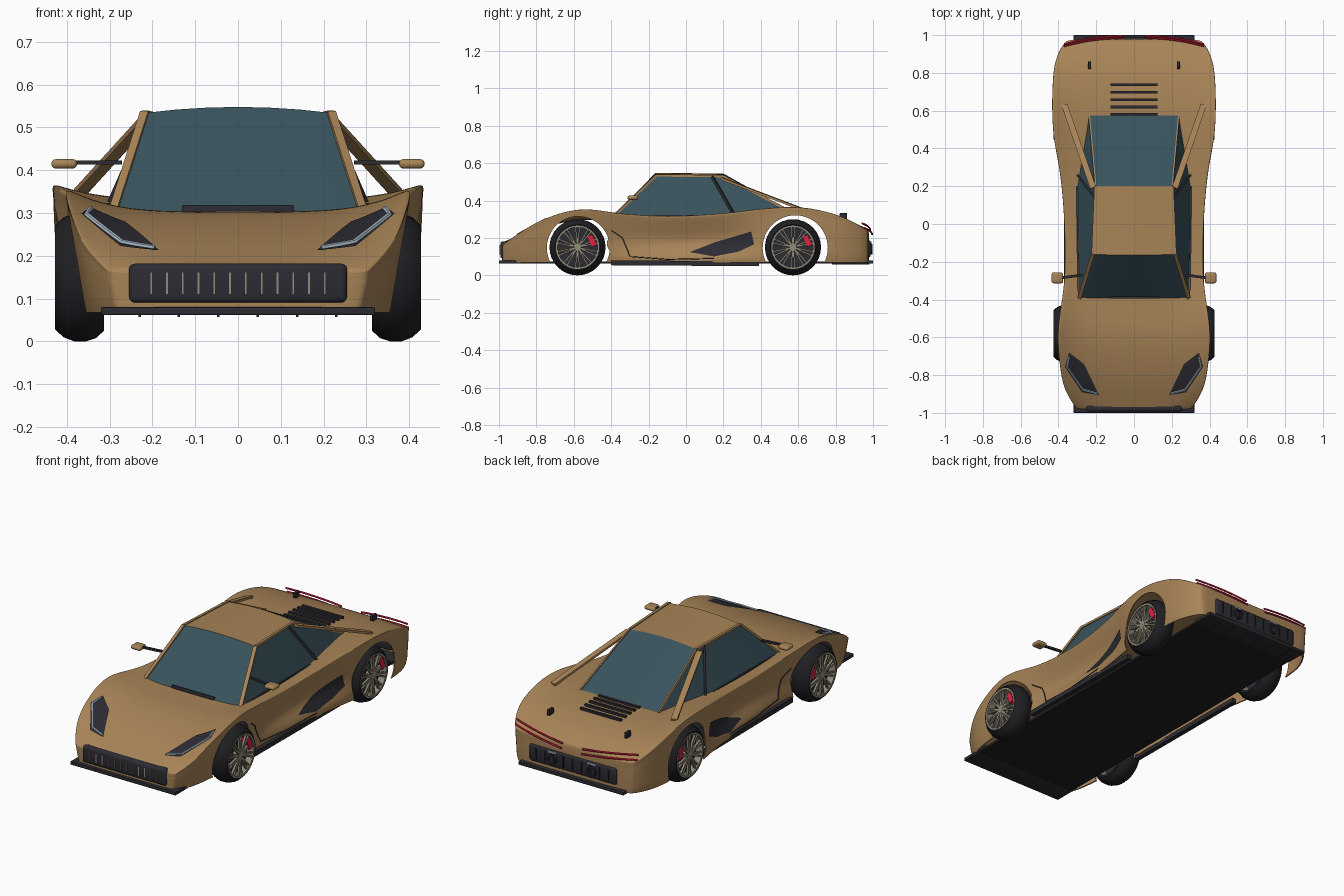
import bpy, bmesh, math
from mathutils import Vector, Matrix
from mathutils.bvhtree import BVHTree

if "Cube" in bpy.data.objects:
    bpy.data.objects.remove(bpy.data.objects["Cube"])


def material(name, *rgb):
    m = bpy.data.materials.new(name)
    m.use_nodes = True
    m.diffuse_color = (*rgb, 1)
    m.node_tree.nodes["Principled BSDF"].inputs["Base Color"].default_value = (*rgb, 1)
    return m


PAINT = material("bronze paint", .39, .23, .095)
GLASS = material("teal glass", .041, .086, .108)
TRIM = material("charcoal trim", .024, .024, .032)
RUBBER = material("tyre rubber", .014, .014, .017)
RIM = material("warm alloy", .29, .26, .19)
RED = material("red", .75, .015, .055)
LAMP = material("pale lamp", .4, .5, .58)


# ---------- helpers ----------
def finish(ob, angle=35):
    ob.data.shade_smooth()
    ob.data.set_sharp_from_angle(angle=math.radians(angle))
    return ob


def make(name, bm, *mats, angle=35, fix=True):
    if fix:
        bmesh.ops.recalc_face_normals(bm, faces=bm.faces)
    me = bpy.data.meshes.new(name)
    bm.to_mesh(me)
    bm.free()
    for m in mats:
        me.materials.append(m)
    ob = bpy.data.objects.new(name, me)
    bpy.context.scene.collection.objects.link(ob)
    return finish(ob, angle)


def evaluated(ob):
    bpy.context.view_layer.update()
    return bpy.data.meshes.new_from_object(ob.evaluated_get(bpy.context.evaluated_depsgraph_get()))


def boxes(name, mat, items, bevel=0):
    """Items are (centre, size) pairs joined into one object."""
    bm = bmesh.new()
    for c, s in items:
        bmesh.ops.create_cube(bm, size=1, matrix=Matrix.Translation(c) @ Matrix.Diagonal((*s, 1)))
    if bevel:
        bmesh.ops.bevel(bm, geom=bm.edges[:], offset=bevel, segments=3, profile=.5, affect='EDGES')
    return make(name, bm, mat)


def beam(name, mat, a, b, wide, thick):
    a, b = Vector(a), Vector(b)
    bm = bmesh.new()
    turn = (b - a).to_track_quat('Y', 'Z').to_matrix().to_4x4()
    bmesh.ops.create_cube(bm, size=1, matrix=Matrix.Translation((a + b) / 2) @ turn
                          @ Matrix.Diagonal((wide, (b - a).length, thick, 1)))
    return make(name, bm, mat)


def tube(name, mat, pts, radius):
    cu = bpy.data.curves.new(name, 'CURVE')
    cu.dimensions, cu.bevel_depth, cu.bevel_resolution = '3D', radius, 1
    cu.use_fill_caps = True
    sp = cu.splines.new('POLY')
    sp.points.add(len(pts) - 1)
    for p, q in zip(sp.points, pts):
        p.co = (*q, 1)
    tmp = bpy.data.objects.new(name + "_path", cu)
    bpy.context.scene.collection.objects.link(tmp)
    me = evaluated(tmp)
    bpy.data.objects.remove(tmp)
    me.name = name
    me.materials.clear()
    me.materials.append(mat)
    ob = bpy.data.objects.new(name, me)
    bpy.context.scene.collection.objects.link(ob)
    return finish(ob)


def lathe(name, mat, profile, centre, axis=(1, 0, 0), seg=32):
    """Spin a closed (along, radius) profile about the axis."""
    bm = bmesh.new()
    turn = Matrix.Translation(centre) @ Vector(axis).to_track_quat('Z', 'Y').to_matrix().to_4x4()
    rings = []
    for i in range(seg):
        a = math.tau * i / seg
        rings.append([bm.verts.new(turn @ Vector((r * math.cos(a), r * math.sin(a), h))) for h, r in profile])
    n = len(profile)
    for i in range(seg):
        p, q = rings[i], rings[(i + 1) % seg]
        for j in range(n):
            bm.faces.new((p[j], p[(j + 1) % n], q[(j + 1) % n], q[j]))
    return make(name, bm, mat)


def flow(keys, y):
    """Smooth curve through (y, value) keys."""
    last = len(keys) - 1
    i = next((k for k in range(last) if y <= keys[k + 1][0]), last - 1)

    def slope(j):
        p, q = keys[max(j - 1, 0)], keys[min(j + 1, last)]
        return (q[1] - p[1]) / (q[0] - p[0])
    (a, u), (b, v) = keys[i], keys[i + 1]
    h, t = b - a, (y - a) / (b - a)
    return (u * (1 + 2 * t) * (1 - t) ** 2 + v * t * t * (3 - 2 * t)
            + h * t * (1 - t) * (slope(i) * (1 - t) - slope(i + 1) * t))


# ---------- body shell ----------
WIDTH = [(-.985, .30), (-.9, .36), (-.8, .388), (-.58, .406), (-.3, .372), (0, .372), (.25, .392),
         (.5, .432), (.8, .43), (.92, .4), (.98, .35)]
RIDGE = [(-.985, .16), (-.9, .222), (-.8, .285), (-.65, .342), (-.53, .358), (-.35, .333), (-.1, .318),
         (.2, .333), (.4, .358), (.57, .369), (.7, .354), (.85, .309), (.98, .235)]
CROWN = [(-.985, .175), (-.8, .25), (-.6, .298), (-.4, .303), (0, .312), (.3, .32), (.57, .33),
         (.75, .318), (.9, .283), (.98, .24)]
TUCK = [(-.985, .015), (-.58, .03), (-.1, .055), (.2, .055), (.45, .016), (.98, .01)]
SILL = [(-.985, .02), (-.75, .035), (-.4, .025), (0, .005), (.98, .012)]


def half_section(y):
    w, ridge, crown, tuck, sill = (flow(k, y) for k in (WIDTH, RIDGE, CROWN, TUCK, SILL))
    pts = [(t * w, crown + (ridge - crown) * f)
           for t, f in ((0, 0), (.3, .01), (.6, .08), (.83, .45), (.96, .88), (1, 1))]
    for inset, h in ((.006, .92), (tuck * .5, .7), (tuck, .4), (sill, .13), (sill + .008, 0)):
        pts.append((w - inset, .068 + (ridge - .068) * h))
    return pts


bm = bmesh.new()
stations = [-.985, -.975] + [-.94 + .0648 * i for i in range(30)] + [.965, .98]
loops = []
for y in stations:
    half = half_section(y)
    full = [(-x, z) for x, z in reversed(half[1:])] + half
    loops.append([bm.verts.new((x, y, z)) for x, z in full])
for p, q in zip(loops, loops[1:]):
    for j in range(len(p) - 1):
        bm.faces.new((p[j], p[j + 1], q[j + 1], q[j]))
bm.faces.new(loops[0])
bm.faces.new(loops[-1])
body = make("body_shell", bm, PAINT)
body.modifiers.new("round", 'SUBSURF').levels = 2
wall = body.modifiers.new("wall", 'SOLIDIFY')
wall.thickness, wall.offset = .006, -1

# wheel arches cut through the shell
FRONT_Y, REAR_Y = -.58, .572
cutters = []
for y, r, inner in ((FRONT_Y + .004, .168, .348), (REAR_Y + .012, .174, .335)):
    for s in (-1, 1):
        bm = bmesh.new()
        bmesh.ops.create_cone(bm, cap_ends=True, segments=48, radius1=r, radius2=r, depth=.3,
                              matrix=Matrix.Translation((s * (inner + .15), y, .147))
                              @ Matrix.Rotation(math.pi / 2, 4, 'Y'))
        c = make("arch_cutter", bm, PAINT)
        c.hide_render = True
        cutters.append(c)
        cut = body.modifiers.new("arch", 'BOOLEAN')
        cut.operation, cut.object, cut.solver = 'DIFFERENCE', c, 'EXACT'
mesh = evaluated(body)
body.modifiers.clear()
body.data = mesh
finish(body, 40)
for c in cutters:
    bpy.data.objects.remove(c)
bm = bmesh.new()
bm.from_mesh(mesh)
tree = BVHTree.FromBMesh(bm)
bm.free()


# ---------- details laid on the body surface ----------
def lay(p, d, lift=.004):
    hit, n, _, _ = tree.ray_cast(Vector(p), Vector(d))
    if hit is None:
        return Vector(p) + Vector(d) * .6
    return hit + (n if n.dot(Vector(d)) < 0 else -n) * lift


def from_top(s, x, y, lift=.004):
    return lay((s * x, y, 1), (0, 0, -1), lift)


def from_side(s, y, z, lift=.004):
    return lay((s, y, z), (-s, 0, 0), lift)


def plate(name, mat, pts, place, s):
    bm = bmesh.new()
    bm.faces.new([bm.verts.new((u, v, 0)) for u, v in pts])
    bmesh.ops.triangulate(bm, faces=bm.faces[:])
    bmesh.ops.subdivide_edges(bm, edges=bm.edges[:], cuts=7, use_grid_fill=True)
    for v in bm.verts:
        v.co = place(s, v.co.x, v.co.y)
    bm.normal_update()
    if sum(f.normal.dot((s, 0, 1)) for f in bm.faces) < 0:
        bmesh.ops.reverse_faces(bm, faces=bm.faces[:])
    make(name, bm, mat, fix=False)


def seam(name, mat, pts, place, s, radius, lift=.001):
    path = []
    for (a, b), (c, d) in zip(pts, pts[1:]):
        path += [place(s, a + (c - a) * i / 8, b + (d - b) * i / 8, lift) for i in range(8)]
    tube(name, mat, path + [place(s, *pts[-1], lift)], radius)


for s, side in ((1, "left"), (-1, "right")):
    plate(side + "_headlight", TRIM, [(.345, -.68), (.367, -.755), (.275, -.89), (.185, -.905), (.265, -.74)],
          from_top, s)
    seam(side + "_headlight_strip", LAMP, [(.345, -.7), (.356, -.755), (.272, -.873), (.195, -.895)],
         from_top, s, .006, .006)
    plate(side + "_side_intake", TRIM, [(.02, .122), (.16, .178), (.35, .235), (.365, .165), (.28, .125), (.15, .1)],
          from_side, s)
    seam(side + "_door_seam", TRIM, [(-.4, .24), (-.34, .2), (-.3, .1), (-.1, .085), (.15, .09)], from_side, s, .0025)
    post = from_top(s, .235, .84)
    boxes(side + "_deck_post", TRIM, [(post + Vector((0, 0, .012)), (.016, .04, .032))], .003)

louvers = [from_top(1, .03, .58 + i * .039) for i in range(5)]
boxes("deck_louvers", TRIM, [((0, c.y, c.z), (.25, .014, .014)) for c in louvers])

# ---------- cabin ----------
rows = [(.292, -.4, .303, .012, .002), (.218, -.16, .534, -.005, .014),
        (.203, .2, .53, 0, .014), (.237, .575, .333, 0, .002)]
bm = bmesh.new()
grid = [[bm.verts.new((w * t, y + dy * (1 - t * t), z + dz * (1 - t * t))) for t in (-1, -.66, -.33, 0, .33, .66, 1)]
        for w, y, z, dy, dz in rows]
for k in range(3):
    for j in range(6):
        f = bm.faces.new((grid[k][j], grid[k][j + 1], grid[k + 1][j + 1], grid[k + 1][j]))
        f.material_index = 1 if k == 1 else 0
for s, j in ((-1, 0), (1, 6)):
    low = bm.verts.new((s * .303, .2, .312))
    bm.faces.new((grid[0][j], grid[1][j], grid[2][j], low))
    bm.faces.new((low, grid[2][j], grid[3][j]))
make("cabin", bm, GLASS, PAINT, angle=20)
boxes("cowl_strip", TRIM, [((0, -.389, .306), (.26, .012, .026))], .004)

for s, side in ((1, "left"), (-1, "right")):
    corner = [(s * w, y, z) for w, y, z, _, _ in rows]
    for part, k, wide in (("front_pillar", 0, .02), ("roof_rail", 1, .014), ("rear_window_edge", 2, .008)):
        beam(side + "_" + part, PAINT, corner[k], corner[k + 1], wide, .012)
    beam(side + "_middle_pillar", TRIM, (s * .208, .14, .528), (s * .3, .26, .318), .01, .014)
    beam(side + "_buttress", PAINT, (s * .216, .19, .517), (s * .368, .63, .35), .032, .012)
    beam(side + "_belt_trim", TRIM, (s * .296, -.38, .312), (s * .304, .2, .32), .008, .008)
    # door mirrors
    beam(side + "_mirror_arm", TRIM, (s * .272, -.27, .418), (s * .385, -.285, .418), .014, .01)
    boxes(side + "_mirror", PAINT, [((s * .406, -.285, .415), (.06, .058, .022))], .01)

# ---------- underside, skirts, grille, tail ----------
boxes("floor_plate", RUBBER, [((0, 0, .069), (.63, 1.94, .012))])
boxes("front_splitter", TRIM, [((0, -.94, .071), (.64, .12, .018))], .003)
boxes("rear_diffuser", TRIM, [((0, .94, .071), (.64, .12, .018))], .003)
boxes("diffuser_fins", TRIM, [((-.23 + .092 * i, .88, .061), (.006, .2, .008)) for i in range(6)])
for s, side in ((1, "left"), (-1, "right")):
    beam(side + "_skirt", TRIM, (s * .357, -.4, .067), (s * .357, .39, .062), .026, .026)

boxes("front_grille", TRIM, [((0, -.973, .136), (.51, .04, .092))], .014)
boxes("grille_bars", RIM, [((-.203 + .0369 * i, -.993, .136), (.004, .006, .05)) for i in range(12)])
boxes("rear_panel", TRIM, [((0, .967, .142), (.53, .04, .092))], .012)
boxes("rear_panel_ribs", RUBBER, [((-.22 + .055 * i, .988, .142), (.006, .008, .06)) for i in range(9)])
for s, side in ((1, "left"), (-1, "right")):
    lathe(side + "_exhaust", TRIM, [(0, .018), (0, .028), (.045, .028), (.045, .02)], (s * .12, .953, .14), (0, 1, 0), 20)
    boxes(side + "_tail_plate_light", LAMP, [((s * .12, .988, .178), (.05, .006, .008))])
    for level, drop in (("upper", 0), ("lower", 1)):
        arc = []
        for i in range(9):
            t = i / 8
            arc.append((s * (.06 + .31 * t), .985 - .043 * t * t + .01 * drop, .243 + .035 * t - .024 * drop))
        tube(f"{side}_{level}_tail_light", RED, arc, .005)

# ---------- wheels ----------
for y, end in ((FRONT_Y, "front"), (REAR_Y, "rear")):
    for s, side in ((1, "left"), (-1, "right")):
        tag = f"{end}_{side}_"
        hub, out = Vector((s * .37, y, .15)), (s, 0, 0)
        lathe(tag + "tyre", RUBBER, [(-.057, .114), (-.057, .125), (-.038, .142), (-.015, .15), (.012, .15),
                                     (.038, .14), (.057, .122), (.055, .114)], hub, out)
        lathe(tag + "rim_ring", RIM, [(-.05, .112), (-.05, .115), (.057, .116), (.057, .107)], hub, out)
        lathe(tag + "brake_disc", TRIM, [(.01, .002), (.018, .002), (.018, .108), (.01, .108)], hub, out)
        lathe(tag + "hub_cap", RIM, [(.02, .001), (.054, .001), (.054, .018), (.02, .024)], hub, out, 16)
        bm = bmesh.new()
        for i in range(10):
            for lean in (-.1, .1):
                bmesh.ops.create_cube(bm, size=1, matrix=Matrix.Translation(hub + Vector((s * .047, 0, 0)))
                                      @ Matrix.Rotation(math.tau * i / 10 + lean, 4, 'X')
                                      @ Matrix.Translation((0, 0, .06)) @ Matrix.Diagonal((.012, .008, .1, 1)))
        make(tag + "spokes", bm, RIM)
        bm = bmesh.new()
        bmesh.ops.create_cube(bm, size=1, matrix=Matrix.Translation(hub + Vector((s * .037, .077, .035)))
                              @ Matrix.Rotation(.42, 4, 'X') @ Matrix.Diagonal((.036, .03, .06, 1)))
        make(tag + "caliper", bm, RED)
